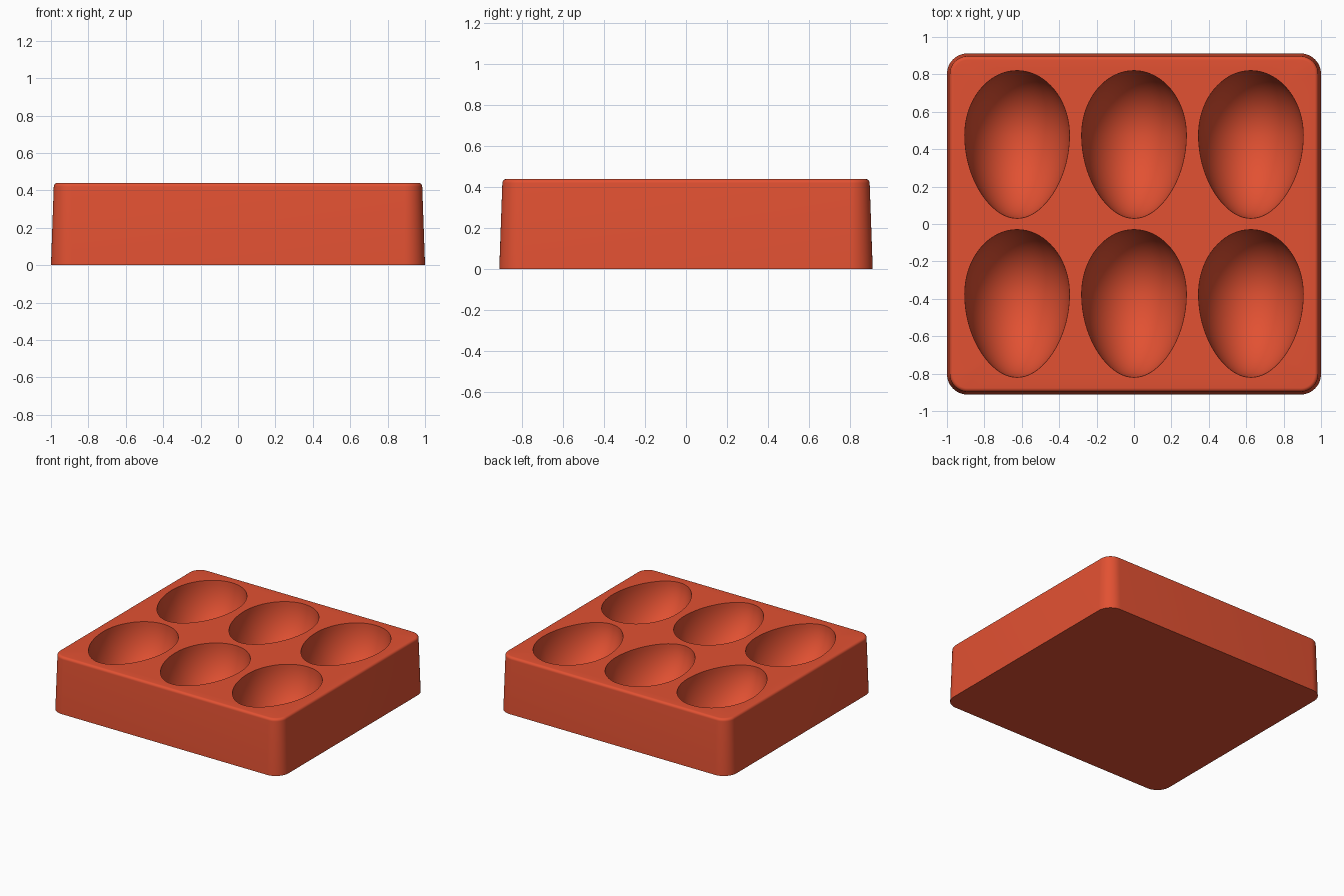
import bpy, bmesh, math

cube = bpy.data.objects.get("Cube")
if cube:
    bpy.data.objects.remove(cube, do_unlink=True)

HEIGHT = 0.44
DEPTH = 0.375

# Terracotta red material
red = bpy.data.materials.new("terracotta_red")
red.use_nodes = True
color = (0.76, 0.082, 0.032, 1)
red.diffuse_color = color
red.node_tree.nodes["Principled BSDF"].inputs["Base Color"].default_value = color


def rounded_ring(bm, half_x, half_y, radius, z, steps=12):
    ring = []
    for i, (sx, sy) in enumerate([(1, 1), (-1, 1), (-1, -1), (1, -1)]):
        for s in range(steps + 1):
            a = math.pi / 2 * (i + s / steps)
            ring.append(bm.verts.new((sx * (half_x - radius) + radius * math.cos(a),
                                      sy * (half_y - radius) + radius * math.sin(a), z)))
    return ring


def egg_ring(bm, x, y, tilt, steps=72):
    # One contour of a half egg: round end to the back, long tapered end to the front
    ring = []
    for s in range(steps):
        a = 2 * math.pi * s / steps
        dx, dy, dz = math.cos(tilt) * math.cos(a), math.cos(tilt) * math.sin(a), -math.sin(tilt)
        length = 0.345 if dy > 0 else 0.445
        taper = 1 - 0.08 * min(dy, 0) ** 2
        ring.append(bm.verts.new((x + 0.28 * taper * dx, y + length * dy,
                                  HEIGHT + DEPTH * taper * dz)))
    return ring


def loft(bm, rings):
    for low, high in zip(rings, rings[1:]):
        for i in range(len(low)):
            j = (i + 1) % len(low)
            bm.faces.new((low[i], low[j], high[j], high[i]))


def loop_edges(bm, ring):
    return [bm.edges.get((ring[i - 1], ring[i])) for i in range(len(ring))]


# Tray block: tapered walls with a rounded top rim
bm = bmesh.new()
edge = 0.02
levels = [(0, 0)]
for k in range(7):
    a = math.pi / 2 * k / 6
    levels.append((0.015 + edge * (1 - math.cos(a)), HEIGHT - edge + edge * math.sin(a)))
walls = [rounded_ring(bm, 1 - d, 0.912 - d, 0.11 - d, z) for d, z in levels]
loft(bm, walls)
bm.faces.new(walls[0][::-1])
top_edges = loop_edges(bm, walls[-1])

# Six egg-shaped hollows
for x in (-0.625, 0, 0.625):
    for y in (-0.375, 0.475):
        hollow = [egg_ring(bm, x, y, math.pi / 2 * k / 20) for k in range(20)]
        loft(bm, hollow)
        bottom = bm.verts.new((x, y, HEIGHT - DEPTH))
        for i in range(len(hollow[-1])):
            bm.faces.new((hollow[-1][i - 1], hollow[-1][i], bottom))
        top_edges += loop_edges(bm, hollow[0])

# Flat top surface between the rim and the hollows
bmesh.ops.triangle_fill(bm, edges=top_edges, use_beauty=True, normal=(0, 0, 1))
bmesh.ops.recalc_face_normals(bm, faces=bm.faces)

mesh = bpy.data.meshes.new("egg_tray")
bm.to_mesh(mesh)
bm.free()
mesh.materials.append(red)
tray = bpy.data.objects.new("egg_tray", mesh)
bpy.context.collection.objects.link(tray)
bpy.ops.object.select_all(action='DESELECT')
tray.select_set(True)
bpy.context.view_layer.objects.active = tray
bpy.ops.object.shade_smooth_by_angle(angle=math.radians(35))
